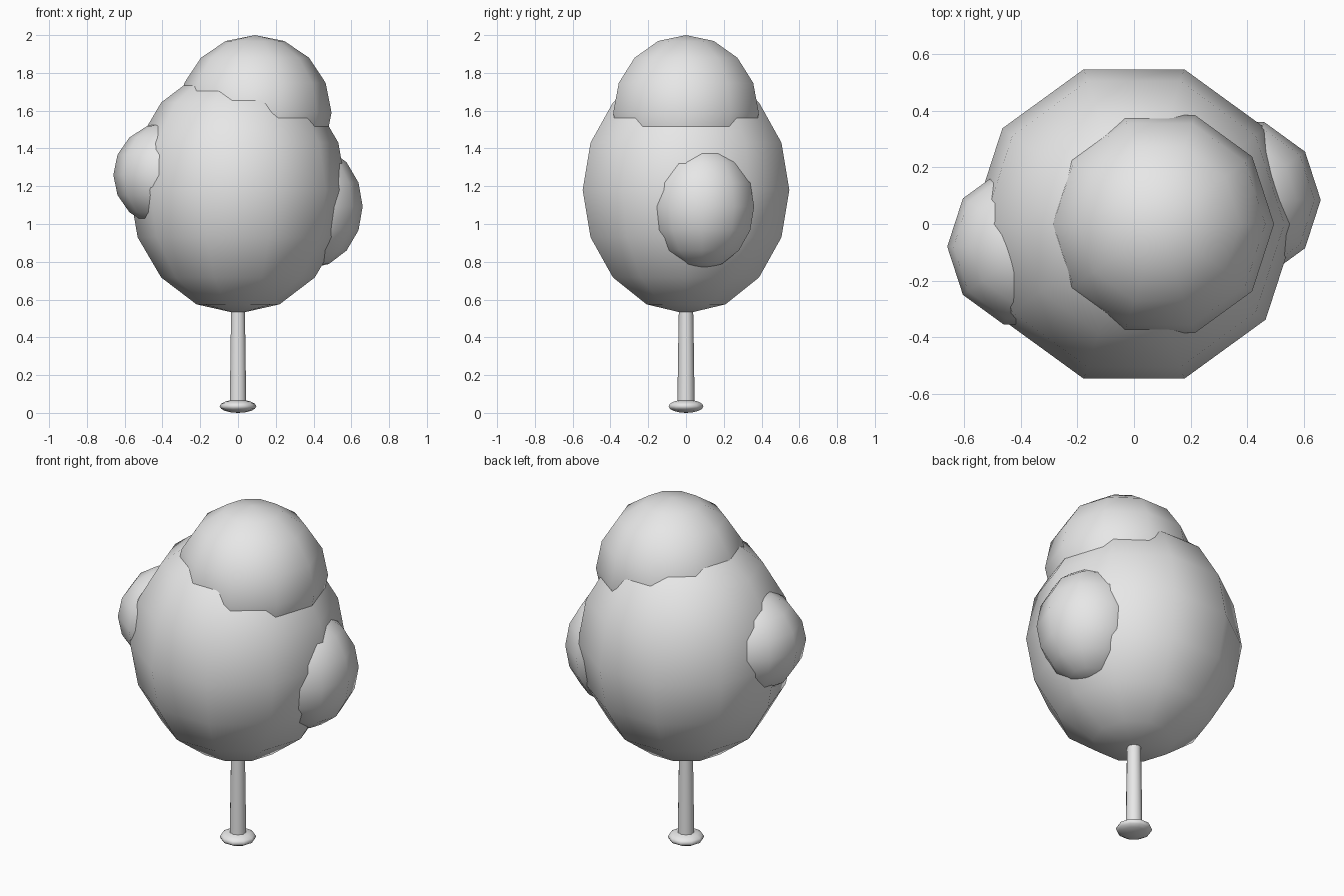
import bpy, bmesh, math
from mathutils import Matrix

cube = bpy.data.objects.get("Cube")
if cube:
    bpy.data.objects.remove(cube, do_unlink=True)

SIDES = 10

# One plain grey for the whole tree
grey = bpy.data.materials.new("light_grey")
grey.use_nodes = True
color = (0.8, 0.8, 0.8, 1)
grey.diffuse_color = color
grey.node_tree.nodes["Principled BSDF"].inputs["Base Color"].default_value = color


def finish(bm, name):
    bmesh.ops.recalc_face_normals(bm, faces=bm.faces)
    for face in bm.faces:
        face.smooth = len(face.verts) <= 4
    mesh = bpy.data.meshes.new(name)
    bm.to_mesh(mesh)
    bm.free()
    mesh.materials.append(grey)
    obj = bpy.data.objects.new(name, mesh)
    bpy.context.collection.objects.link(obj)
    return obj


def ellipsoid(name, center, radius, height):
    """Low-poly ball with a corner on the x axis."""
    bm = bmesh.new()
    turn = Matrix.Rotation(math.pi / 2, 4, 'Z')
    size = Matrix.Diagonal((radius, radius, height, 1))
    bmesh.ops.create_uvsphere(bm, u_segments=SIDES, v_segments=8, radius=1,
                              matrix=Matrix.Translation(center) @ size @ turn)
    return finish(bm, name)


def tapered(name, bottom, top, r_bottom, r_top):
    """Capped round post narrowing upward."""
    bm = bmesh.new()
    bmesh.ops.create_cone(bm, cap_ends=True, segments=SIDES,
                          radius1=r_bottom, radius2=r_top, depth=top - bottom,
                          matrix=Matrix.Translation((0, 0, (bottom + top) / 2)))
    return finish(bm, name)


# Foliage
ellipsoid("main_foliage", (0, 0, 1.18), 0.575, 0.655)
ellipsoid("top_foliage", (0.09, 0, 1.59), 0.405, 0.41)
ellipsoid("left_foliage", (0.37, 0.085, 1.093), 0.29, 0.33)
ellipsoid("right_foliage", (-0.37, -0.08, 1.26), 0.29, 0.28)

# Trunk and root
tapered("trunk", 0.03, 0.44, 0.046, 0.04)
tapered("upper_trunk", 0.43, 0.6, 0.04, 0.037)
ellipsoid("root_base", (0, 0, 0.035), 0.097, 0.035)
